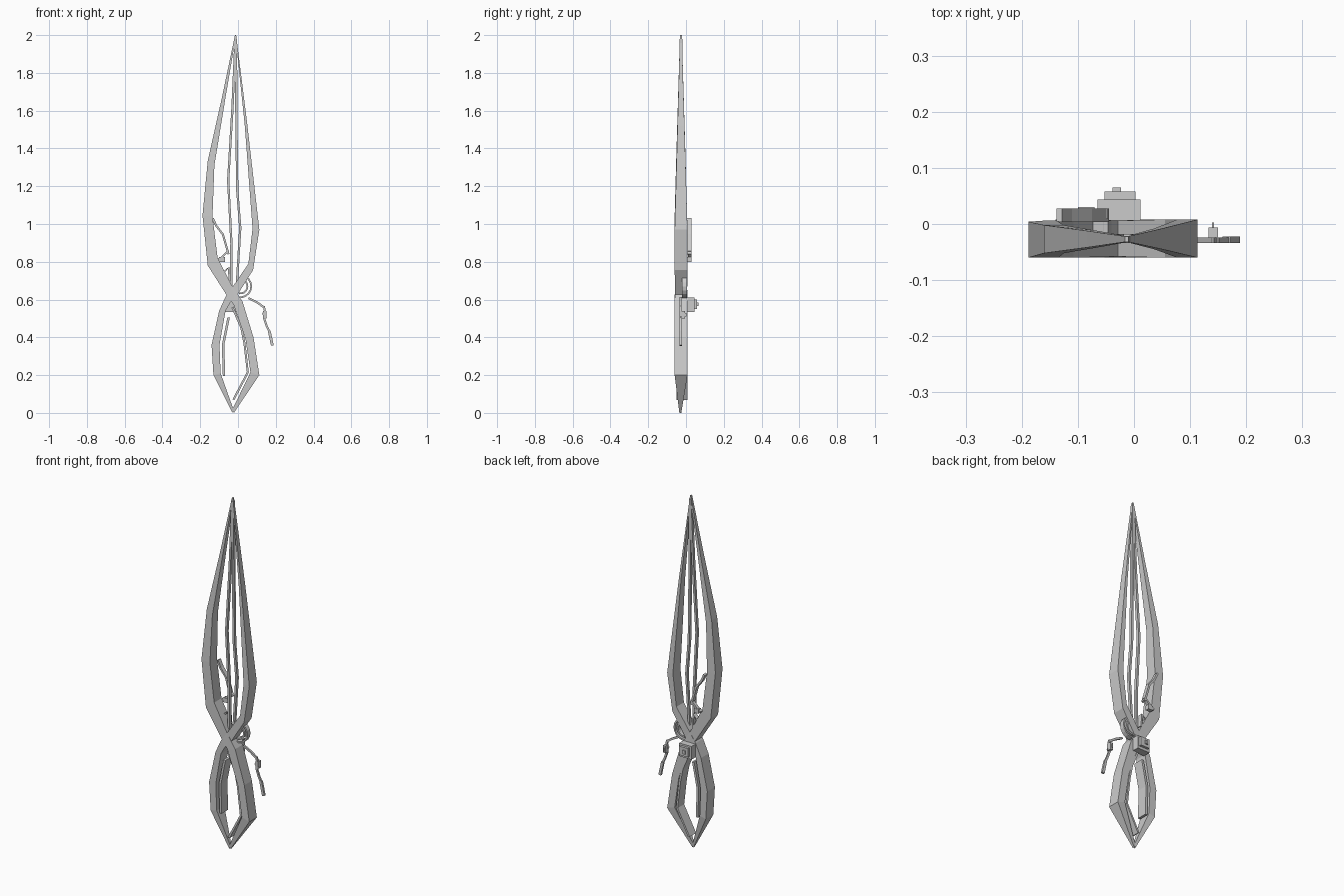
import bpy, bmesh, math
from mathutils import Vector

def mat(name, c):
    m = bpy.data.materials.new(name)
    m.diffuse_color = (c, c, c, 1)
    return m

GREY = mat("plain grey", 0.6)

def loft(name, rows):
    """Square-section bar; each row = (xa, za, xb, zb, y front, y back)."""
    bm = bmesh.new()
    rings = [[bm.verts.new(p) for p in ((xa, f, za), (xb, f, zb), (xb, b, zb), (xa, b, za))]
             for xa, za, xb, zb, f, b in rows]
    for r, s in zip(rings, rings[1:]):
        for i in range(4):
            j = (i + 1) % 4
            bm.faces.new((r[i], r[j], s[j], s[i]))
    bm.faces.new(rings[0])
    bm.faces.new(rings[-1])
    bmesh.ops.recalc_face_normals(bm, faces=bm.faces)
    me = bpy.data.meshes.new(name)
    bm.to_mesh(me)
    bm.free()
    me.materials.append(GREY)
    ob = bpy.data.objects.new(name, me)
    bpy.context.collection.objects.link(ob)
    return ob

def strip(name, pts, w, f, b):
    """Constant-width bar following an x-z path."""
    P = [Vector(p) for p in pts]
    rows = []
    for i, p in enumerate(P):
        d = (P[min(i + 1, len(P) - 1)] - P[max(i - 1, 0)]).normalized()
        n = Vector((-d.y, d.x)) * w / 2
        rows.append((p.x + n.x, p.y + n.y, p.x - n.x, p.y - n.y, f, b))
    return loft(name, rows)

def box(name, x0, x1, y0, y1, z0, z1):
    return loft(name, [(x0, z0, x1, z0, y0, y1), (x0, z1, x1, z1, y0, y1)])

# two crossing main bars, from the top point to the bottom point
loft("left_to_right_bar", [
    (-.016, 2, -.010, 2, -.032, -.022), (-.085, 1.67, -.066, 1.67, -.042, -.012),
    (-.16, 1.335, -.125, 1.31, -.052, -.002), (-.188, 1.045, -.135, 1.04, -.06, .004),
    (-.16, .78, -.108, .82, -.06, .006), (-.055, .615, -.03, .67, -.058, .006),
    (-.024, .575, .024, .59, -.06, .008), (.04, .39, .082, .40, -.06, .008),
    (.066, .215, .113, .20, -.06, .008), (-.03, .018, -.022, 0, -.035, -.025)])
loft("right_to_left_bar", [
    (-.010, 2, -.014, 2, -.032, -.022), (.05, 1.52, .036, 1.52, -.045, -.008),
    (.113, .97, .077, .975, -.06, .008), (.08, .757, .055, .79, -.06, .008),
    (.0, .63, -.03, .665, -.058, .006), (-.04, .585, -.066, .615, -.06, .008),
    (-.066, .54, -.10, .54, -.06, .008), (-.098, .36, -.14, .36, -.06, .008),
    (-.092, .21, -.13, .20, -.06, .008), (-.024, .018, -.030, 0, -.035, -.025)])

# thin strings inside the upper frame
strip("left_string", [(-.013, 1.98), (-.03, 1.6), (-.052, 1.23), (-.035, .9), (-.036, .65)], .012, -.034, -.018)
strip("right_string", [(-.011, 1.98), (-.008, 1.5), (-.004, 1.18), (.012, .98), (-.008, .65)], .012, -.034, -.018)

# inner rails of the lower frame
strip("left_lower_rail", [(-.05, .505), (-.079, .36), (-.074, .195)], .013, -.05, .008)
strip("right_lower_rail", [(-.03, .56), (.018, .45), (.034, .37), (.052, .215), (-.024, .07)], .011, -.05, .008)

# stepped hub behind the crossing
box("hub_plate", -.065, .012, 0, .044, .535, .61)
box("hub_cap", -.053, .003, .04, .058, .55, .6)
box("hub_pin", -.038, -.023, .05, .065, .565, .585)

# ring loops beside the crossing
for k, r in enumerate((.058, .038)):
    arc = [(.012 + r * math.cos(a), .67 + r * math.sin(a))
           for a in (math.radians(-100 + 20 * i) for i in range(10))]
    strip(f"loop_{k + 1}", arc, .009, -.02, .006)

# hanging chain with links and end bar
strip("chain_upper", [(.055, .608), (.10, .585), (.137, .56)], .011, -.034, -.024)
strip("chain_middle", [(.137, .565), (.142, .54), (.133, .525), (.148, .505), (.138, .50), (.152, .46), (.166, .43)],
      .011, -.034, -.024)
strip("chain_end", [(.165, .435), (.182, .357)], .015, -.034, -.022)
box("chain_link", .133, .15, -.034, -.006, .50, .54)
box("chain_link_pin", .139, .143, -.01, .003, .51, .53)

# small branch on the back of the left bar
strip("branch_upper", [(-.133, 1.03), (-.115, .99), (-.08, .945), (-.05, .84)], .011, .004, .028)
strip("branch_lower", [(-.05, .86), (-.09, .82), (-.11, .81)], .011, .01, .028)
box("branch_tip", -.10, -.07, .008, .03, .80, .825)
strip("branch_hook", [(-.07, .75), (-.05, .77), (-.045, .70)], .009, -.02, .006)
